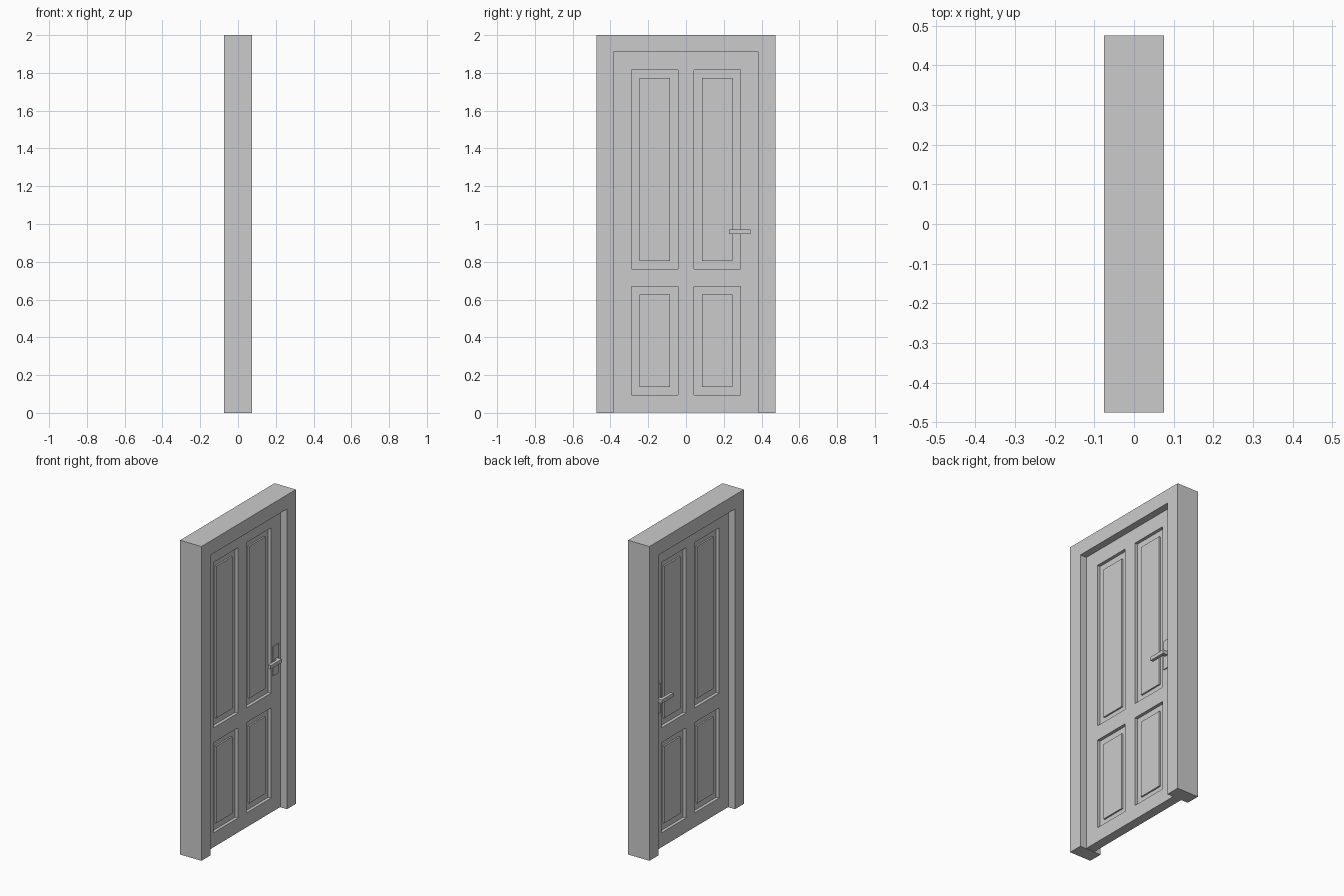
import bpy, bmesh
from mathutils import Vector

if "Cube" in bpy.data.objects:
    bpy.data.objects.remove(bpy.data.objects["Cube"])


def finish(bm, name, mirror=False):
    bmesh.ops.recalc_face_normals(bm, faces=bm.faces)
    me = bpy.data.meshes.new(name)
    bm.to_mesh(me)
    bm.free()
    ob = bpy.data.objects.new(name, me)
    bpy.context.collection.objects.link(ob)
    if mirror:
        ob.modifiers.new("both_sides", 'MIRROR').use_axis = (True, False, False)
    return ob


def prism_x(name, outline, x0, x1, mirror=False):
    """Extrude a (y, z) outline along x."""
    bm = bmesh.new()
    f = bm.faces.new([bm.verts.new((x0, y, z)) for y, z in outline])
    ext = bmesh.ops.extrude_face_region(bm, geom=[f])['geom']
    for v in ext:
        if isinstance(v, bmesh.types.BMVert):
            v.co.x = x1
    # the first cap is kept by extruding a copy
    if not f.is_valid or len(bm.faces) == len(outline) + 1:
        bmesh.ops.holes_fill(bm, edges=bm.edges, sides=0)
    return finish(bm, name, mirror)


# Frame: U-shaped surround, open at the floor
prism_x("door_frame", [(-.475, 0), (-.475, 2), (.475, 2), (.475, 0),
                       (.385, 0), (.385, 1.91), (-.385, 1.91), (-.385, 0)],
        -.075, .075)

# Leaf: half slab with four grooved panels, mirrored to the other face
LEAF_X, GROOVE, RAISE = .03, .02, .01
ys = [-.385, -.288, -.043, .043, .288, .385]
zs = [.003, .095, .669, .763, 1.815, 1.91]
bm = bmesh.new()
grid = [[bm.verts.new((LEAF_X, y, z)) for z in zs] for y in ys]
panels = []
for i in range(5):
    for j in range(5):
        f = bm.faces.new((grid[i][j], grid[i + 1][j], grid[i + 1][j + 1], grid[i][j + 1]))
        if i in (1, 3) and j in (1, 3):
            panels.append(f)
border = [e for e in bm.edges if e.is_boundary]
rim = bmesh.ops.extrude_edge_only(bm, edges=border)['geom']
for v in rim:
    if isinstance(v, bmesh.types.BMVert):
        v.co.x = 0


def push(faces, dx):
    out = bmesh.ops.extrude_discrete_faces(bm, faces=faces)['faces']
    for f in out:
        bmesh.ops.translate(bm, verts=f.verts, vec=Vector((dx, 0, 0)))
    return out


panels = push(panels, -GROOVE)
bmesh.ops.inset_individual(bm, faces=panels, thickness=.042, use_even_offset=True)
push(panels, RAISE)
finish(bm, "door_leaf", mirror=True)


def box(name, lo, hi):
    bm = bmesh.new()
    bmesh.ops.create_cube(bm, size=1)
    for v in bm.verts:
        v.co = [lo[k] if v.co[k] < 0 else hi[k] for k in range(3)]
    return finish(bm, name, mirror=True)


# Handle: back plate and L-shaped lever, on both faces
box("handle_plate", (.028, .302, .868), (.036, .362, 1.054))

bm = bmesh.new()
path = [(.034, .317), (.05, .317), (.05, .228), (.07, .228), (.07, .341), (.034, .341)]
low = [bm.verts.new((x, y, .948)) for x, y in path]
top = [bm.verts.new((x, y, .971)) for x, y in path]
bm.faces.new(low)
bm.faces.new(top)
for k in range(6):
    n = (k + 1) % 6
    bm.faces.new((low[k], low[n], top[n], top[k]))
finish(bm, "handle_lever", mirror=True)
